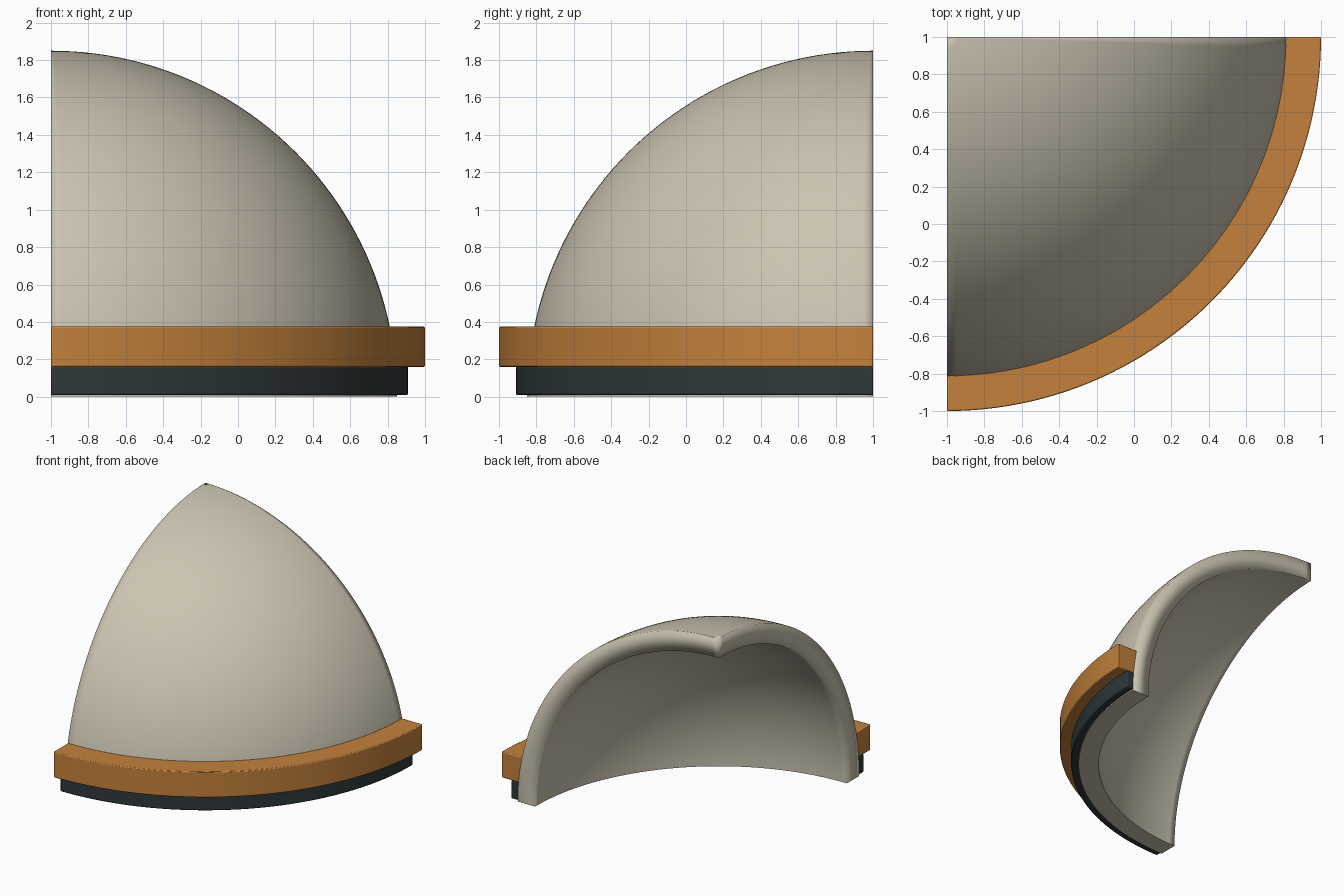
import bpy, bmesh
from math import sin, cos, pi, sqrt

if "Cube" in bpy.data.objects:
    bpy.data.objects.remove(bpy.data.objects["Cube"])

AXIS = (-1.0, 1.0)      # vertical axis of the quarter revolution
R_OUT, R_IN = 1.85, 1.69
SEG = 48


def material(name, rgb):
    m = bpy.data.materials.new(name)
    m.diffuse_color = (*rgb, 1)
    m.use_nodes = True
    m.node_tree.nodes["Principled BSDF"].inputs["Base Color"].default_value = m.diffuse_color
    return m


def quarter_lathe(name, profile, mat, strip_caps=False):
    """Sweep a closed (r, z) profile through the quarter facing +x / -y."""
    bm = bmesh.new()
    n = len(profile)
    rows = []
    for i in range(SEG + 1):
        a = -pi / 2 * i / SEG
        rows.append([bm.verts.new((AXIS[0] + r * cos(a), AXIS[1] + r * sin(a), z))
                     for r, z in profile])
    pole_edges = [r for r, z in profile if r < 1e-6]
    for a, b in zip(rows, rows[1:]):
        for j in range(n):
            k = (j + 1) % n
            if profile[j][0] < 1e-6 and profile[k][0] < 1e-6:
                continue
            bm.faces.new((a[j], a[k], b[k], b[j]))
    for row in (rows[0], rows[-1]):
        if strip_caps:
            for j in range(n // 2 - 1):
                bm.faces.new((row[j], row[j + 1], row[n - 2 - j], row[n - 1 - j]))
        else:
            bm.faces.new(row)
    bmesh.ops.remove_doubles(bm, verts=bm.verts, dist=1e-5)
    if strip_caps:
        # narrow support loops beside the two cut edges
        for co, no in (((-0.95, 0, 0), (1, 0, 0)), ((0, 0.95, 0), (0, 1, 0))):
            bmesh.ops.bisect_plane(bm, geom=bm.verts[:] + bm.edges[:] + bm.faces[:],
                                   plane_co=co, plane_no=no, dist=1e-4)
    bmesh.ops.recalc_face_normals(bm, faces=bm.faces)
    for f in bm.faces:
        f.smooth = True
    for e in bm.edges:     # crisp foot edge
        if strip_caps and all(v.co.z < 1e-4 for v in e.verts):
            e.smooth = False
    me = bpy.data.meshes.new(name)
    bm.to_mesh(me)
    bm.free()
    me.materials.append(mat)
    ob = bpy.data.objects.new(name, me)
    bpy.context.collection.objects.link(ob)
    return ob


def ring(name, r, z0, z1, mat):
    """Band that hugs the dome from z0 to z1, with slightly eased edges."""
    hug = lambda z: sqrt(R_OUT ** 2 - z ** 2) - 0.004
    ob = quarter_lathe(name, [(hug(z0), z0), (r, z0), (r, z1), (hug(z1), z1)], mat)
    bev = ob.modifiers.new("eased_edges", 'BEVEL')
    bev.width, bev.segments, bev.limit_method = 0.007, 2, 'ANGLE'
    bpy.context.view_layer.objects.active = ob
    ob.select_set(True)
    bpy.ops.object.shade_smooth_by_angle()
    ob.select_set(False)


# dome shell: outer arc up to the pole, inner arc back down
arc = [pi / 2 * i / SEG for i in range(SEG + 1)]
pt = lambda R, t: (R * cos(t) if t < pi / 2 - 1e-6 else 0.0, R * sin(t))
shell = [pt(R_OUT, t) for t in arc] + [pt(R_IN, t) for t in reversed(arc)]
quarter_lathe("dome_shell", shell, material("beige", (0.6, 0.55, 0.44)), True)

# base bands
ring("orange_band", 2.0, 0.16, 0.375, material("orange", (0.55, 0.22, 0.045)))
ring("dark_base_band", 1.91, 0.01, 0.16, material("dark", (0.028, 0.04, 0.042)))
